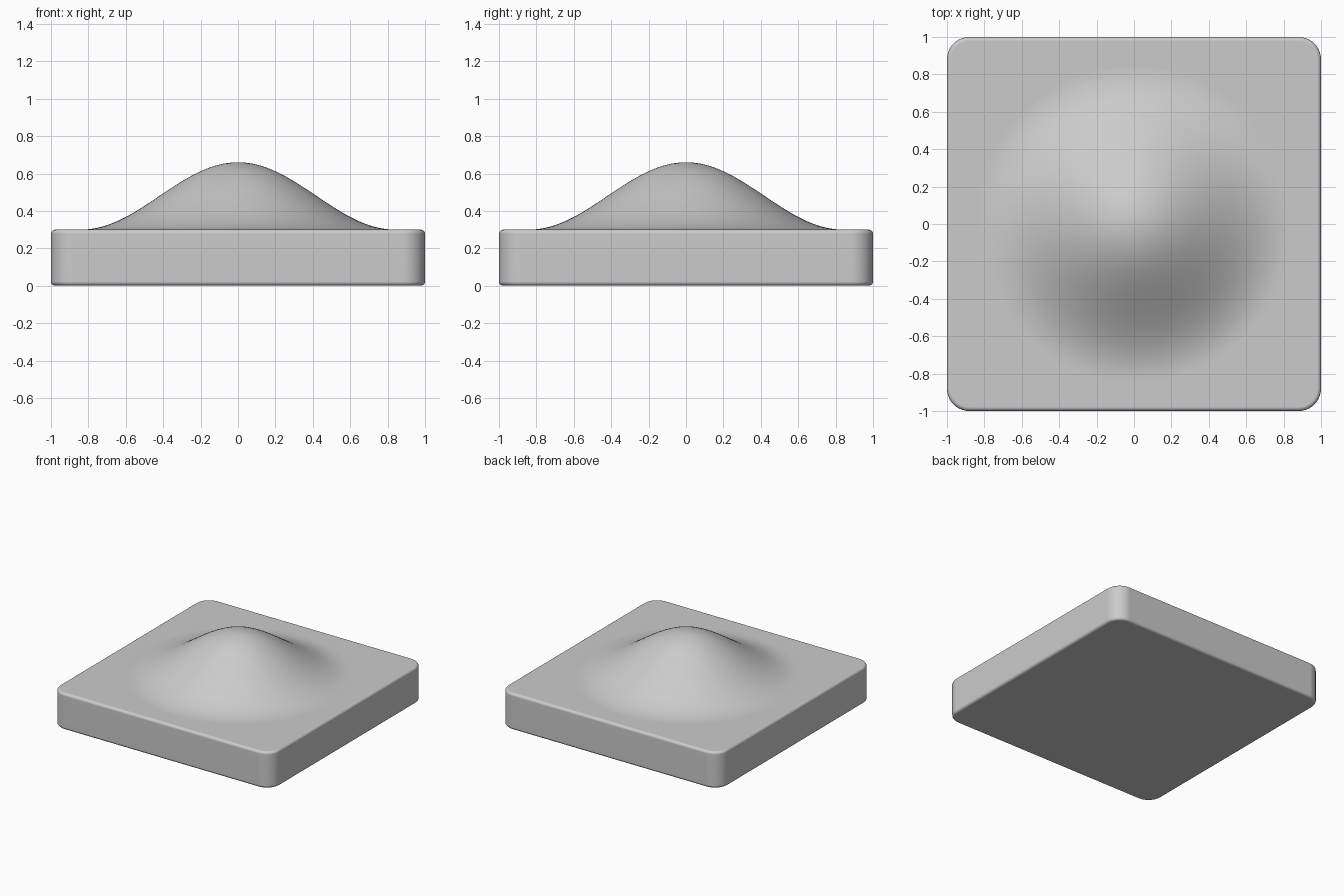
import bpy, bmesh, math

cube = bpy.data.objects.get("Cube")
if cube:
    bpy.data.objects.remove(cube, do_unlink=True)

TOP, PEAK, RADIUS = 0.30, 0.66, 0.84
RINGS, SEGMENTS = 32, 96

grey = bpy.data.materials.new("light_grey")
grey.use_nodes = True
grey.diffuse_color = (0.6, 0.6, 0.6, 1)
grey.node_tree.nodes["Principled BSDF"].inputs["Base Color"].default_value = (0.6, 0.6, 0.6, 1)


def add_part(name, bm):
    bmesh.ops.recalc_face_normals(bm, faces=bm.faces)
    mesh = bpy.data.meshes.new(name)
    bm.to_mesh(mesh)
    bm.free()
    mesh.materials.append(grey)
    mesh.shade_smooth()
    obj = bpy.data.objects.new(name, mesh)
    bpy.context.collection.objects.link(obj)
    return obj


# Square slab: round the upright corners, then soften the rims
bm = bmesh.new()
bmesh.ops.create_cube(bm, size=1)
for v in bm.verts:
    v.co = (v.co.x * 2, v.co.y * 2, (v.co.z + 0.5) * TOP)
upright = [e for e in bm.edges if abs(e.verts[0].co.z - e.verts[1].co.z) > 0.1]
bmesh.ops.bevel(bm, geom=upright, offset=0.12, segments=10, profile=0.5, affect='EDGES')
rims = [e for e in bm.edges if abs(e.verts[0].co.z - e.verts[1].co.z) < 0.01]
bmesh.ops.bevel(bm, geom=rims, offset=0.022, segments=4, profile=0.5, affect='EDGES')
slab = add_part("base_slab", bm)
normals = slab.modifiers.new("clean_shading", 'WEIGHTED_NORMAL')
normals.keep_sharp = True

# Bell-shaped mound: a cosine profile spun around the centre
bm = bmesh.new()
profile = []
for i in range(RINGS + 1):
    t = i / RINGS
    height = (PEAK - TOP) * 0.5 * (1 + math.cos(math.pi * t))
    profile.append(bm.verts.new((RADIUS * t, 0, TOP + height)))
edges = [bm.edges.new(pair) for pair in zip(profile, profile[1:])]
bmesh.ops.spin(bm, geom=profile + edges, cent=(0, 0, 0), axis=(0, 0, 1),
               angle=math.tau, steps=SEGMENTS)
bmesh.ops.remove_doubles(bm, verts=bm.verts, dist=0.0005)
bmesh.ops.recalc_face_normals(bm, faces=bm.faces)
if sum(f.normal.z for f in bm.faces) < 0:
    bmesh.ops.reverse_faces(bm, faces=bm.faces)
# Thin skirt sinks the rim into the slab, closing the mound
rim = [e for e in bm.edges if e.is_boundary]
skirt = bmesh.ops.extrude_edge_only(bm, edges=rim)["geom"]
skirt_verts = [g for g in skirt if isinstance(g, bmesh.types.BMVert)]
bmesh.ops.translate(bm, verts=skirt_verts, vec=(0, 0, -0.02))
bmesh.ops.contextual_create(bm, geom=[e for e in bm.edges if e.is_boundary])
for e in rim:
    e.smooth = False
add_part("mound", bm)
